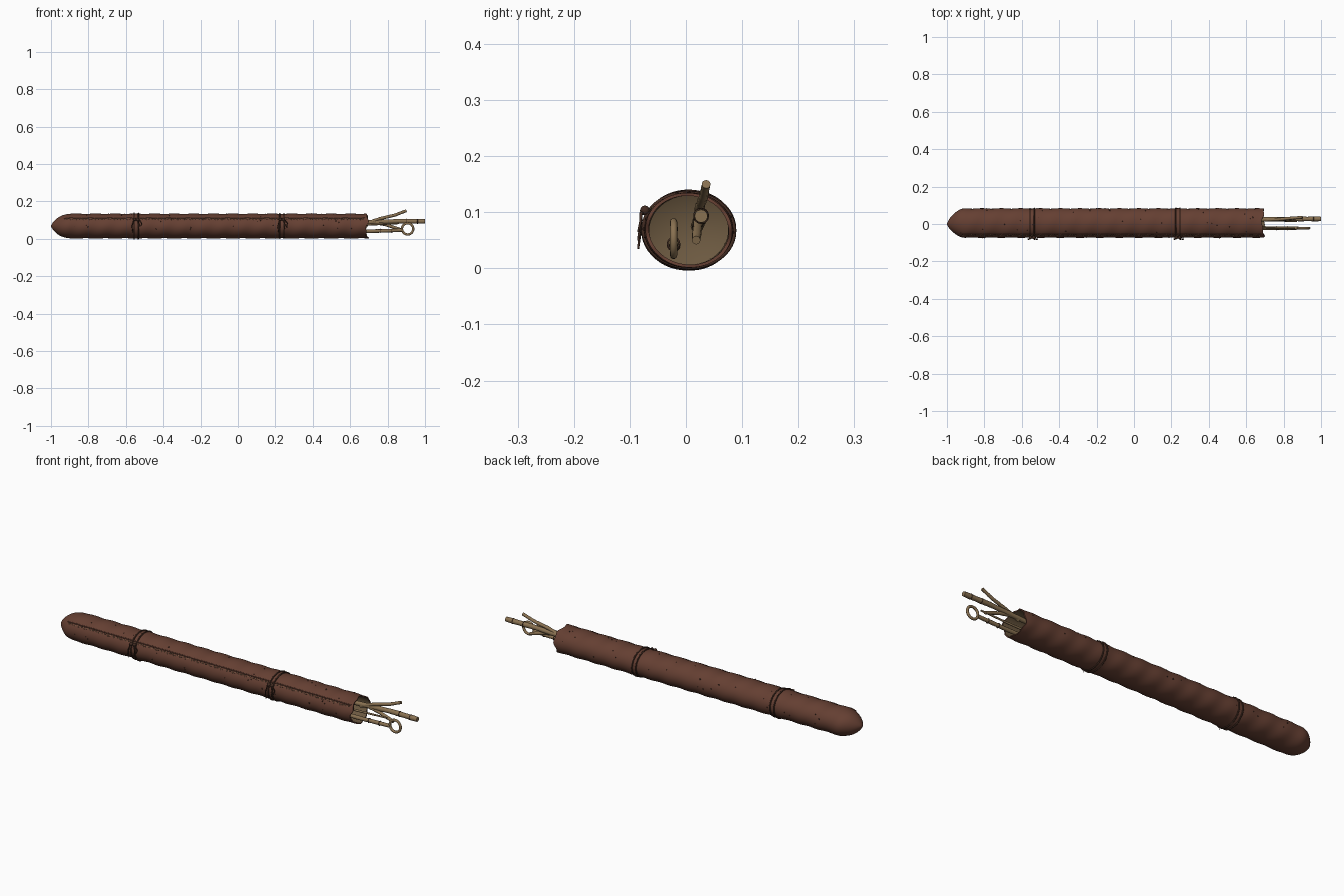
import bpy, bmesh, math, random
from mathutils import Vector

random.seed(4)
if "Cube" in bpy.data.objects:
    bpy.data.objects.remove(bpy.data.objects["Cube"])


def material(name, r, g, b):
    m = bpy.data.materials.new(name)
    m.use_nodes = True
    m.diffuse_color = (r, g, b, 1)
    m.node_tree.nodes["Principled BSDF"].inputs["Base Color"].default_value = (r, g, b, 1)
    return m


LEATHER = material("leather brown", 0.13, 0.05, 0.032)
LINING = material("lining tan", 0.15, 0.10, 0.052)
WOOD = material("wood tan", 0.25, 0.165, 0.082)
CORD = material("dark cord", 0.055, 0.025, 0.016)
THREAD = material("thread tan", 0.22, 0.13, 0.07)

CY, CZ, RY, RZ = 0.005, 0.068, 0.078, 0.066
TIP, MOUTH, SIDES = -1.0, 0.69, 48
SEAM = math.radians(146)


def taper(x):
    """Radius factor along the case, with a blunt pointed end."""
    t = min(1, (x - TIP) / 0.1)
    return max(0.0, 1 - (1 - t) ** 1.9) ** 0.75


def skin(x, a, scale=1.0):
    """Point on the case wall, with soft spiral creases and a flat underside."""
    ripple = 0.02 * math.sin(math.tau * x / 0.105 + 2 * a)
    f = taper(x) * (scale + ripple)
    return Vector((x, CY * taper(x) + RY * f * math.cos(a), max(0.0, CZ + RZ * f * math.sin(a))))


def finish(name, bm, mats, angle=40):
    bmesh.ops.recalc_face_normals(bm, faces=bm.faces)
    me = bpy.data.meshes.new(name)
    bm.to_mesh(me)
    bm.free()
    for m in mats:
        me.materials.append(m)
    ob = bpy.data.objects.new(name, me)
    bpy.context.collection.objects.link(ob)
    bpy.ops.object.select_all(action="DESELECT")
    ob.select_set(True)
    bpy.context.view_layer.objects.active = ob
    bpy.ops.object.shade_smooth_by_angle(angle=math.radians(angle))
    return ob


def tube(name, splines, mat, closed=False, sides=2):
    """Round cords or sticks; each spline is a list of (point, radius)."""
    cu = bpy.data.curves.new(name, "CURVE")
    cu.dimensions = "3D"
    cu.bevel_depth = 1.0
    cu.bevel_resolution = sides
    cu.use_fill_caps = True
    for pts in splines:
        sp = cu.splines.new("POLY")
        sp.points.add(len(pts) - 1)
        for p, (co, r) in zip(sp.points, pts):
            p.co = (*co, 1)
            p.radius = r
        sp.use_cyclic_u = closed
        sp.use_smooth = True
    cu.materials.append(mat)
    ob = bpy.data.objects.new(name, cu)
    bpy.context.collection.objects.link(ob)
    return ob


# Leather case: outer wall, rolled lip and inner lining
bm = bmesh.new()
nose = [TIP + 0.1 * (i / 12) ** 1.6 for i in range(1, 13)]
body = [-0.9 + (MOUTH + 0.9) * i / 130 for i in range(1, 131)]
angles = [math.tau * i / SIDES for i in range(SIDES)]


def mouth(a):
    return 0.006 * math.sin(3 * a) + 0.004 * math.sin(7 * a + 1)


rings = []
for x in nose + body:
    near = max(0, (x - 0.6) / 0.09)
    rings.append([bm.verts.new(skin(x, a) + Vector((mouth(a) * near, 0, 0))) for a in angles])
outer = len(rings)
for x in (MOUTH, 0.5, 0.3):
    ring = []
    for a in angles:
        p = skin(x, a, 0.92)
        p.z = max(p.z, 0.006)
        p.x += mouth(a) if x == MOUTH else 0
        ring.append(bm.verts.new(p))
    rings.append(ring)
for k, (r, s) in enumerate(zip(rings, rings[1:])):
    for i in range(SIDES):
        j = (i + 1) % SIDES
        f = bm.faces.new((r[i], r[j], s[j], s[i]))
        f.material_index = 1 if k >= outer else 0
for ring, x, idx in ((rings[0], TIP, 0), (rings[-1], 0.27, 1)):
    c = bm.verts.new((x, CY if idx else 0, CZ))
    for i in range(SIDES):
        bm.faces.new((ring[i], ring[(i + 1) % SIDES], c)).material_index = idx
finish("leather_case", bm, [LEATHER, LINING], 50)

# Raised seam edge and its slanted stitches along the front
xs = [-0.93 + 1.61 * i / 160 for i in range(161)]
tube("seam_edge", [[(skin(x, SEAM - 0.12), 0.0028) for x in xs]], LEATHER)
stitches = []
for i in range(95):
    x = -0.92 + 1.6 * i / 95
    lean = 0.07 if i % 2 else -0.03
    stitches.append([(skin(x, SEAM - lean, 1.01), 0.0018),
                     (skin(x + 0.005, SEAM, 1.035), 0.0018),
                     (skin(x + 0.01, SEAM + lean, 1.01), 0.0018)])
tube("seam_stitches", stitches, THREAD, sides=1)

# Paired cord ties, with a knot and hanging ends
for side, cx in (("right", -0.545), ("left", 0.235)):
    loops = [[(skin(cx + d, a, 1.025), 0.0035) for a in angles] for d in (-0.011, 0.011)]
    tube(side + "_tie_loops", loops, CORD, closed=True)
    ends = []
    for d, drop in ((-0.022, 0.065), (0.016, 0.05), (0.03, 0.035)):
        ends.append([((cx, -0.072, 0.1), 0.003),
                     ((cx + d * 0.6, -0.08, 0.098), 0.003),
                     ((cx + d, -0.081, 0.1 - drop * 0.5), 0.0025),
                     ((cx + d * 0.8, -0.085, 0.1 - drop), 0.002)])
    tube(side + "_tie_ends", ends, CORD)
    bm = bmesh.new()
    for d in (-0.009, 0.009):
        ret = bmesh.ops.create_icosphere(bm, subdivisions=2, radius=0.009)
        bmesh.ops.translate(bm, verts=ret["verts"], vec=(cx + d, -0.073, 0.103))
    finish(side + "_tie_knot", bm, [CORD])

# Small dark pits scattered over the leather
bm = bmesh.new()
for i in range(60):
    p = skin(random.uniform(-0.88, 0.65), random.uniform(-0.4, 3.5))
    ret = bmesh.ops.create_icosphere(bm, subdivisions=1, radius=random.uniform(0.002, 0.004))
    bmesh.ops.translate(bm, verts=ret["verts"], vec=p)
finish("leather_pits", bm, [CORD])


def stick(points, r0, r1, steps=8):
    """Slightly knobbly tapered path through the given points."""
    out = []
    n = (len(points) - 1) * steps
    for k in range(n + 1):
        i = min(k // steps, len(points) - 2)
        t = k / steps - i
        r = r0 + (r1 - r0) * k / n
        out.append((Vector(points[i]).lerp(Vector(points[i + 1]), t), r * random.uniform(0.93, 1.07)))
    return out


# Forked stick
tube("forked_stick", [
    stick([(0.3, 0.02, 0.075), (0.7, 0.025, 0.088), (0.85, 0.027, 0.094), (1.0, 0.027, 0.093)], 0.011, 0.0125),
    stick([(0.68, 0.022, 0.08), (0.76, 0.024, 0.108), (0.84, 0.031, 0.127), (0.9, 0.036, 0.15)], 0.009, 0.0075),
    stick([(0.7, 0.024, 0.09), (0.78, 0.021, 0.078), (0.87, 0.018, 0.05)], 0.009, 0.008),
], WOOD, sides=4)

# Ring-ended stick with a short twig
ring_y, ring_x, ring_z = -0.022, 0.907, 0.053
tube("ring_stick", [
    stick([(0.3, -0.02, 0.04), (0.7, ring_y, 0.04), (0.88, ring_y, 0.046)], 0.01, 0.009),
    stick([(0.5, -0.02, 0.07), (0.7, ring_y, 0.075), (0.86, ring_y, 0.082)], 0.006, 0.004),
], WOOD, sides=4)
loop = []
for i in range(32):
    a = math.tau * i / 32
    loop.append(((ring_x + 0.03 * math.cos(a), ring_y, ring_z + 0.03 * math.sin(a)), 0.0065))
tube("stick_ring", [loop], WOOD, closed=True, sides=3)

# Dark bindings wrapped around the sticks
wraps = []
for x, y, z, r in ((0.96, 0.027, 0.093, 0.0125), (0.9, 0.027, 0.094, 0.0125),
                   (0.76, ring_y, 0.042, 0.0105), (0.82, ring_y, 0.044, 0.0105)):
    wraps.append([((x, y + r * math.cos(a), z + r * math.sin(a)), 0.0018) for a in angles[::3]])
tube("stick_bindings", wraps, CORD, closed=True, sides=1)
